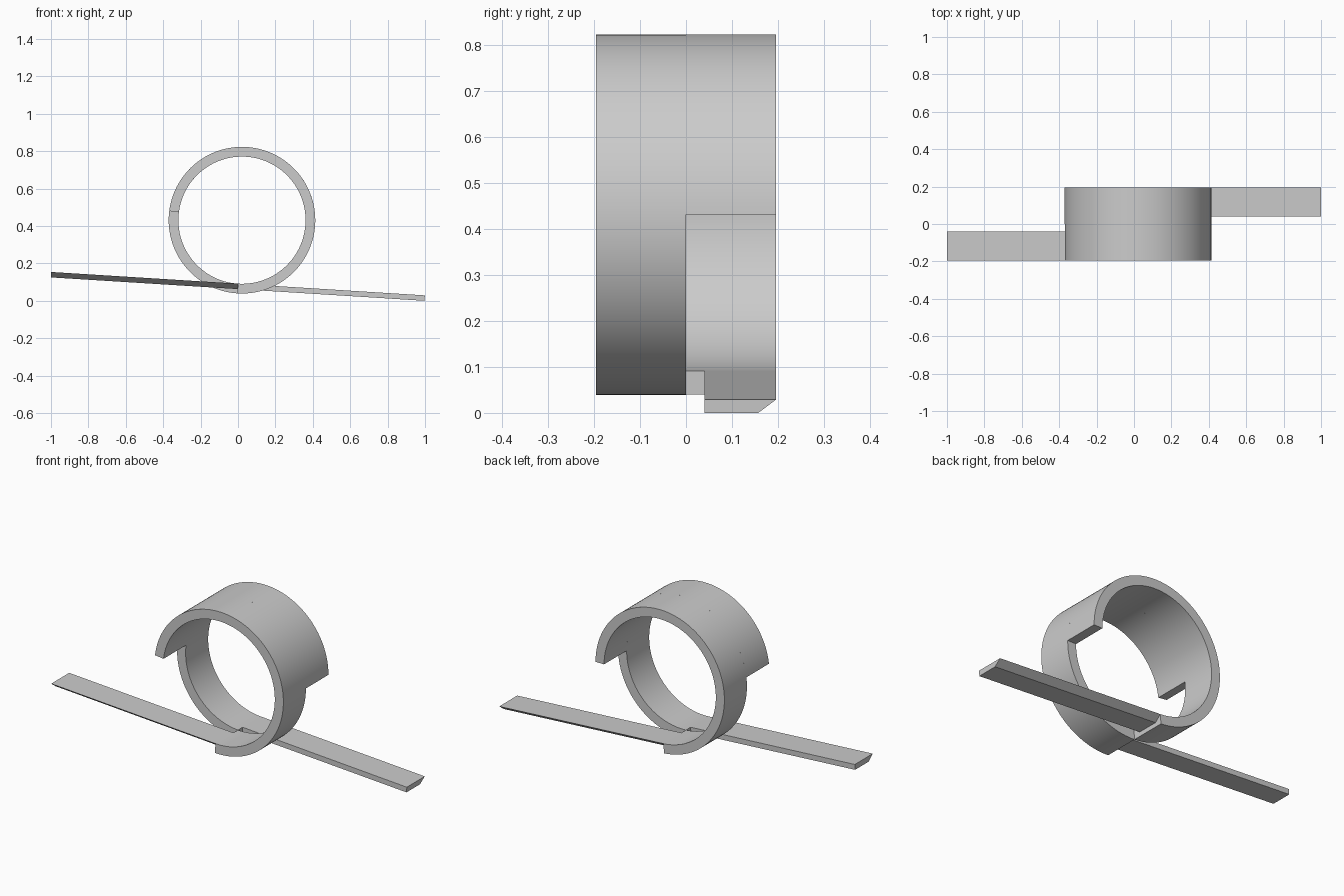
import bpy, bmesh
from math import radians, sin, cos
from mathutils import Matrix, Vector

if "Cube" in bpy.data.objects:
    bpy.data.objects.remove(bpy.data.objects["Cube"])

TILT = radians(3.58)        # slope of the whole track
R_IN, R_OUT = 0.34, 0.392   # loop radii
W = 0.196                   # half width
T = 0.029                   # rail thickness
ROOT = Matrix.Translation((0, 0, 0.0915)) @ Matrix.Rotation(TILT, 4, 'Y')


def loft(name, sections, matrix):
    """Solid skinned through matching cross-sections, capped at both ends."""
    bm = bmesh.new()
    rings = [[bm.verts.new(matrix @ Vector(p)) for p in s] for s in sections]
    n = len(rings[0])
    for a, b in zip(rings, rings[1:]):
        for i in range(n):
            j = (i + 1) % n
            bm.faces.new((a[i], a[j], b[j], b[i]))
    bm.faces.new(rings[0])
    bm.faces.new(rings[-1][::-1])
    bmesh.ops.recalc_face_normals(bm, faces=bm.faces)
    mesh = bpy.data.meshes.new(name)
    bm.to_mesh(mesh)
    bm.free()
    ob = bpy.data.objects.new(name, mesh)
    bpy.context.collection.objects.link(ob)
    bpy.context.view_layer.objects.active = ob
    ob.select_set(True)
    bpy.ops.object.shade_smooth_by_angle(angle=radians(25))
    ob.select_set(False)


def arc_section(a):
    """Rectangular slice of the loop at angle a."""
    return [(r * cos(a), y, R_IN + r * sin(a))
            for r, y in ((R_IN, 0), (R_OUT, 0), (R_OUT, W), (R_IN, W))]


def rail_section(x):
    """Rail slice with a bevelled outer underside."""
    return [(x, 0.04, 0), (x, W, 0), (x, 0.157, -T), (x, 0.04, -T)]


STEPS = 96
start, end = TILT, radians(270)
arc = [arc_section(start + (end - start) * i / STEPS) for i in range(STEPS + 1)]
rail = [rail_section(0), rail_section(1.001)]

# Back half, then the same parts turned half a circle for the front
for side, turn in (("back", 0), ("front", 180)):
    m = ROOT @ Matrix.Rotation(radians(turn), 4, 'Z')
    loft(side + "_loop", arc, m)
    loft(side + "_rail", rail, m)
